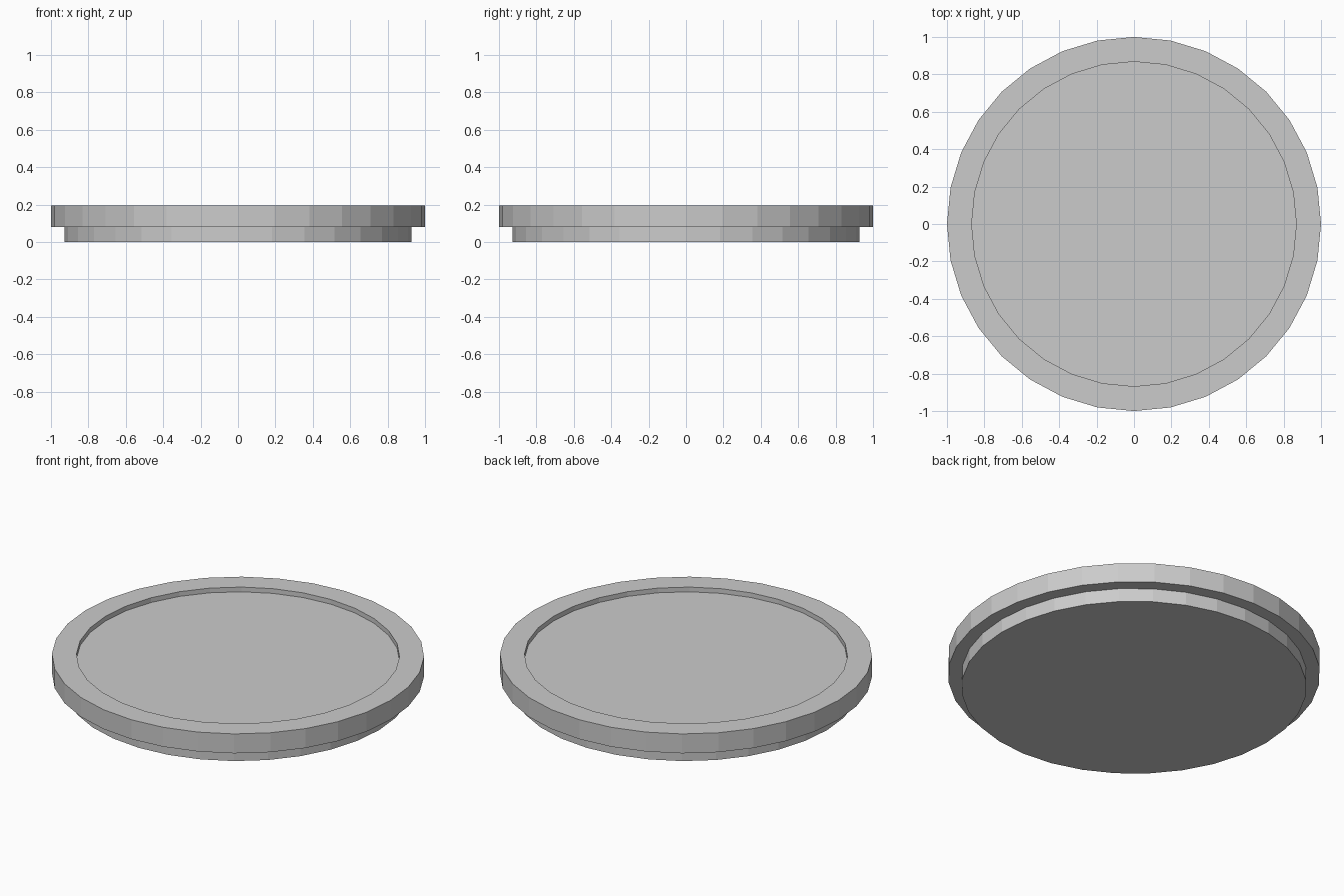
import bpy, bmesh
from math import sin, cos, tau

if "Cube" in bpy.data.objects:
    bpy.data.objects.remove(bpy.data.objects["Cube"])

SIDES = 32
# Profile (radius, height) from the base centre round to the recessed floor
PROFILE = [(0.927, 0.0), (0.927, 0.08), (1.0, 0.08), (1.0, 0.195),
           (0.868, 0.195), (0.868, 0.167)]

bm = bmesh.new()
rings = [[bm.verts.new((r * cos(tau * i / SIDES), r * sin(tau * i / SIDES), z))
          for i in range(SIDES)] for r, z in PROFILE]

# Stepped outer wall, rim and recess wall
for low, high in zip(rings, rings[1:]):
    for i in range(SIDES):
        j = (i + 1) % SIDES
        bm.faces.new((low[i], low[j], high[j], high[i]))

# Underside and recessed floor
bm.faces.new(rings[0][::-1])
bm.faces.new(rings[-1])

mesh = bpy.data.meshes.new("round_tray")
bm.to_mesh(mesh)
bm.free()
bpy.context.collection.objects.link(bpy.data.objects.new("round_tray", mesh))
